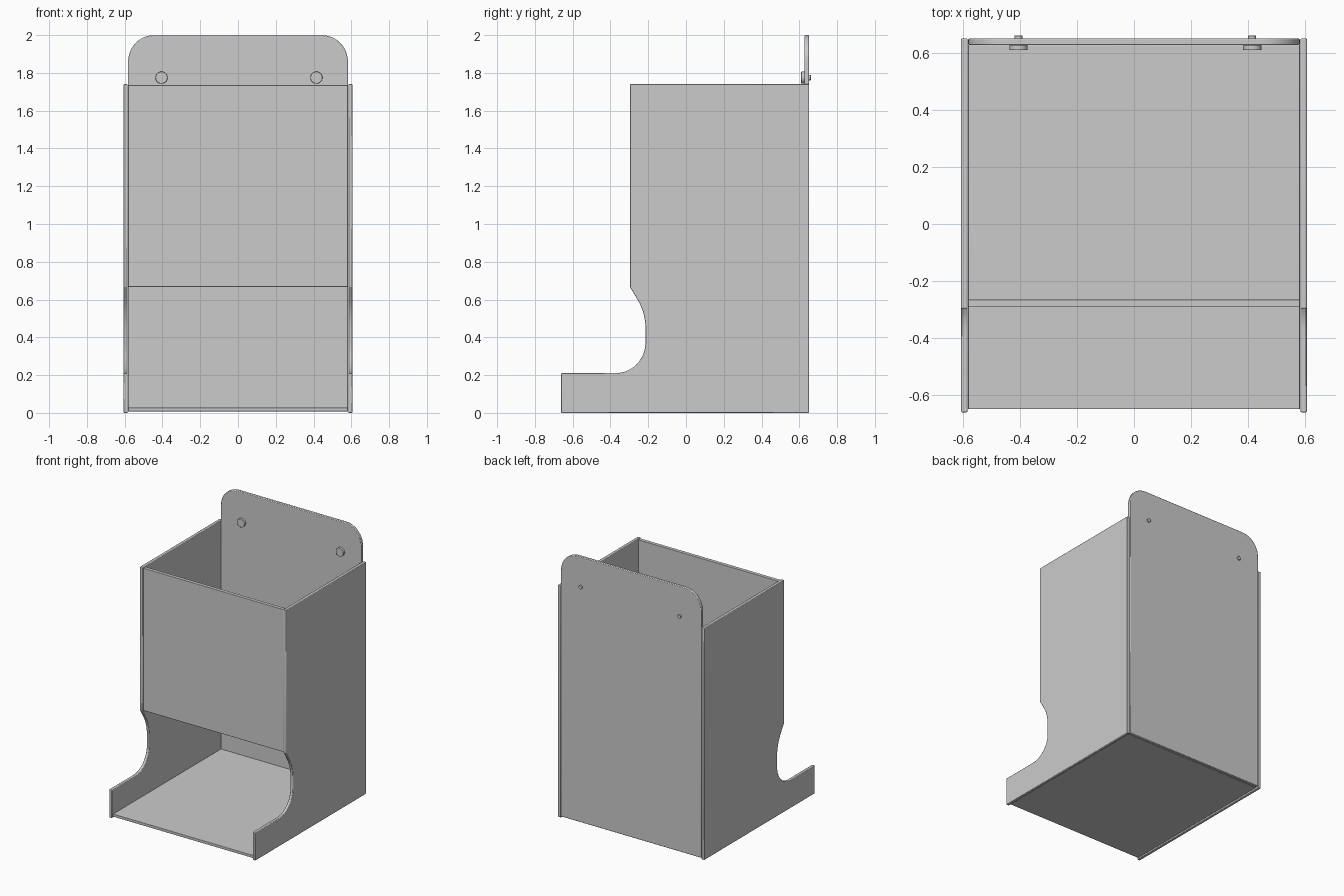
import bpy, bmesh, math

if "Cube" in bpy.data.objects:
    bpy.data.objects.remove(bpy.data.objects["Cube"])


def arc(cu, cv, r, a0, a1, n=12):
    """Points on an arc, angles in degrees."""
    return [(cu + r * math.cos(math.radians(a0 + (a1 - a0) * i / n)),
             cv + r * math.sin(math.radians(a0 + (a1 - a0) * i / n))) for i in range(n + 1)]


def plate(name, profile, axis, start, end, bevel=0.004):
    """Extrude a profile along x (points are y,z) or along y (points are x,z)."""
    def place(p, d):
        return (d, p[0], p[1]) if axis == 'x' else (p[0], d, p[1])
    bm = bmesh.new()
    face = bm.faces.new([bm.verts.new(place(p, start)) for p in profile])
    ext = bmesh.ops.extrude_face_region(bm, geom=[face])
    verts = [g for g in ext['geom'] if isinstance(g, bmesh.types.BMVert)]
    shift = end - start
    bmesh.ops.translate(bm, verts=verts, vec=(shift, 0, 0) if axis == 'x' else (0, shift, 0))
    bmesh.ops.recalc_face_normals(bm, faces=bm.faces)
    mesh = bpy.data.meshes.new(name)
    bm.to_mesh(mesh)
    bm.free()
    ob = bpy.data.objects.new(name, mesh)
    bpy.context.collection.objects.link(ob)
    if bevel:
        mod = ob.modifiers.new("soft_edges", 'BEVEL')
        mod.width = bevel
        mod.segments = 2
        mod.limit_method = 'ANGLE'
        mod.angle_limit = math.radians(40)
    bpy.ops.object.select_all(action='DESELECT')
    ob.select_set(True)
    bpy.context.view_layer.objects.active = ob
    bpy.ops.object.shade_smooth_by_angle(angle=math.radians(30))
    return ob


def rect(u0, u1, v0, v1):
    return [(u0, v0), (u1, v0), (u1, v1), (u0, v1)]


# Side panels with a scooped front opening and a low tray lip
side = [(-0.661, 0), (0.651, 0), (0.651, 1.74), (-0.297, 1.74), (-0.297, 0.667)]
side += arc(-0.505, 0.45, 0.29, 30, 0)
side += arc(-0.375, 0.37, 0.16, 0, -90)
side += [(-0.661, 0.21)]
plate("left_side", side, 'x', -0.607, -0.584)
plate("right_side", side, 'x', 0.584, 0.607)

# Back panel with rounded top corners
HW = 0.582
back = [(-HW, 0.01), (HW, 0.01)]
back += arc(HW - 0.14, 1.86, 0.14, 0, 90) + arc(-HW + 0.14, 1.86, 0.14, 90, 180)
plate("back_panel", back, 'y', 0.628, 0.651)

# Front panel and floor
plate("front_panel", rect(-HW, HW, 0.667, 1.735), 'y', -0.292, -0.265, 0.002)
plate("floor", rect(-HW, HW, 0.008, 0.028), 'y', -0.65, 0.629, 0.002)

# Mounting screws: wide head inside, thin shaft through the back
for label, x in (("left", -0.405), ("right", 0.415)):
    plate(label + "_screw_head", arc(x, 1.775, 0.032, 0, 348.75, 31), 'y', 0.610, 0.628, 0.002)
    plate(label + "_screw_shaft", arc(x, 1.775, 0.014, 0, 345, 23), 'y', 0.615, 0.661, 0.001)
